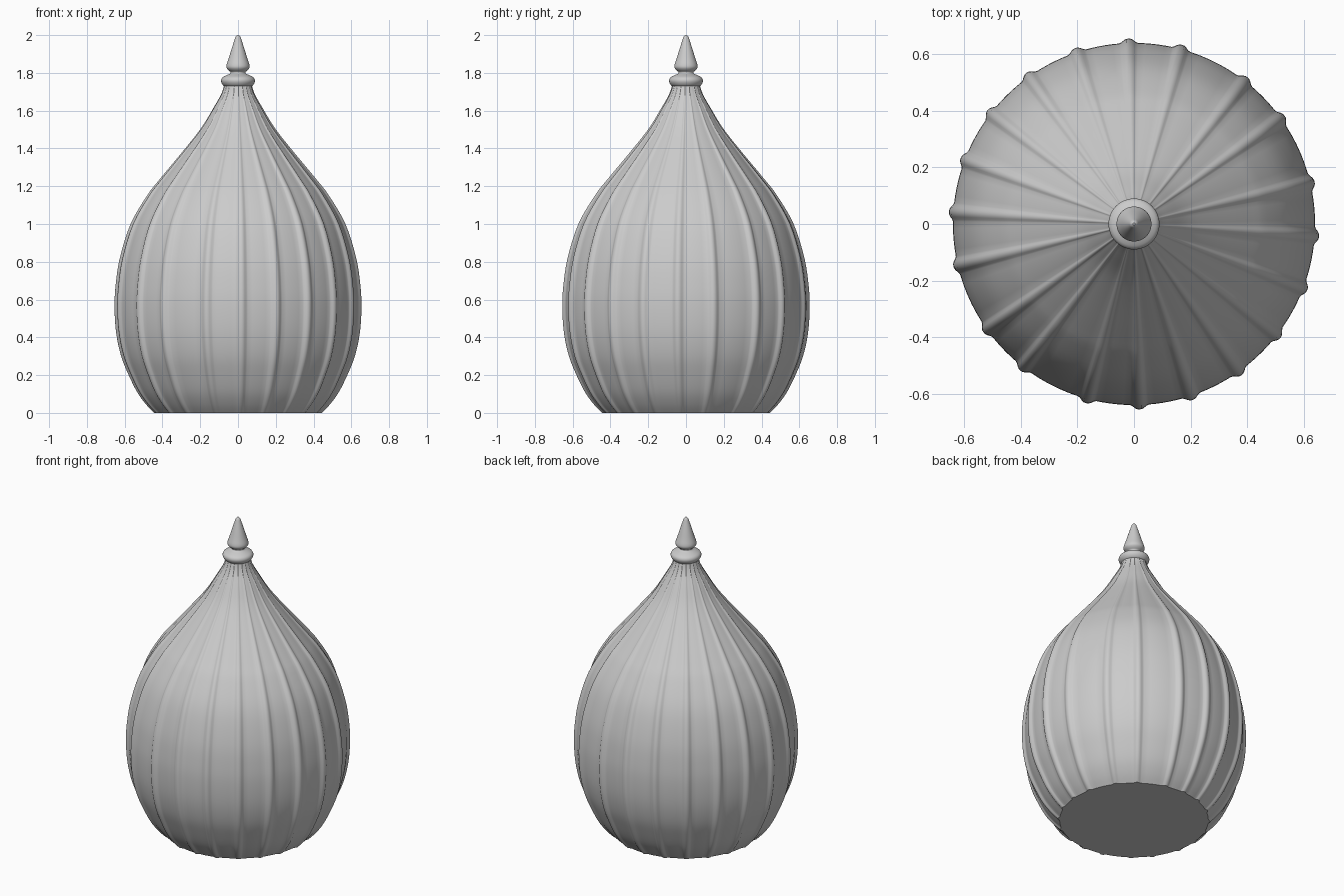
import bpy, math
from math import radians, cos, sin, pi

if "Cube" in bpy.data.objects:
    bpy.data.objects.remove(bpy.data.objects["Cube"])

# Outline of the bulb (radius over ribs, height) and of the finial
BULB = [(0.445, 0.0), (0.488, 0.045), (0.535, 0.11), (0.58, 0.2), (0.62, 0.3), (0.646, 0.42),
        (0.655, 0.55), (0.65, 0.67), (0.627, 0.82), (0.57, 1.0), (0.483, 1.15), (0.413, 1.24),
        (0.28, 1.4), (0.194, 1.51), (0.133, 1.61), (0.088, 1.69), (0.07, 1.75)]
FINIAL = [(0.05, 1.72), (0.07, 1.728), (0.083, 1.74), (0.09, 1.758), (0.083, 1.775), (0.06, 1.788),
          (0.042, 1.796), (0.04, 1.805), (0.052, 1.815), (0.061, 1.828), (0.06, 1.845),
          (0.05, 1.875), (0.033, 1.93), (0.02, 1.97), (0.013, 1.99), (0.004, 2.0)]
# Rib directions: half the circle, repeated by a half turn
HALF = [75, 52.3, 35.7, 13.2, -3.8, -20.8, -37.8, -54.6, -71.6, -88.3]
RIBS = sorted((a + t) % 360 for a in HALF for t in (0, 180))
RIB_HALF, RIB_RISE = 3.0, 0.024


def smooth_profile(pts, steps):
    """Catmull-Rom curve through the profile points."""
    p = [pts[0]] + pts + [pts[-1]]
    out = []
    for i in range(1, len(p) - 2):
        for s in range(steps):
            t = s / steps
            out.append(tuple(0.5 * (2 * b + (c - a) * t + (2 * a - 5 * b + 4 * c - d) * t * t
                                    + (3 * b - a - 3 * c + d) * t ** 3)
                             for a, b, c, d in zip(p[i - 1], p[i], p[i + 1], p[i + 2])))
    return out + [pts[-1]]


def lathe(name, profile, section):
    """Sweep a profile round z; section is a list of (angle, radius factor)."""
    n = len(section)
    verts = [(r * f * cos(a), r * f * sin(a), z) for r, z in profile for a, f in section]
    faces = [(k * n + i, k * n + (i + 1) % n, (k + 1) * n + (i + 1) % n, (k + 1) * n + i)
             for k in range(len(profile) - 1) for i in range(n)]
    faces.append(tuple(reversed(range(n))))
    faces.append(tuple(range(len(verts) - n, len(verts))))
    mesh = bpy.data.meshes.new(name)
    mesh.from_pydata(verts, [], faces)
    obj = bpy.data.objects.new(name, mesh)
    bpy.context.collection.objects.link(obj)
    bpy.ops.object.select_all(action='DESELECT')
    bpy.context.view_layer.objects.active = obj
    obj.select_set(True)
    bpy.ops.object.shade_smooth_by_angle(angle=radians(40))
    return obj


# Cross-section: rounded raised ribs with plain panels between them
section = []
for k, a in enumerate(RIBS):
    for o in (-1, -0.75, -0.5, -0.25, 0, 0.25, 0.5, 0.75, 1):
        bump = 0.5 + 0.5 * cos(pi * abs(o) ** 1.3)
        section.append((radians(a + o * RIB_HALF), 1 - RIB_RISE * (1 - bump)))
    gap = (RIBS[(k + 1) % len(RIBS)] - a) % 360 - 2 * RIB_HALF
    for j in range(1, 5):
        section.append((radians(a + RIB_HALF + gap * j / 5), 1 - RIB_RISE))

# Ribbed bulb
lathe("ribbed_dome", smooth_profile(BULB, 4), section)

# Collar and pointed finial
lathe("finial", smooth_profile(FINIAL, 3), [(2 * pi * i / 48, 1) for i in range(48)])
